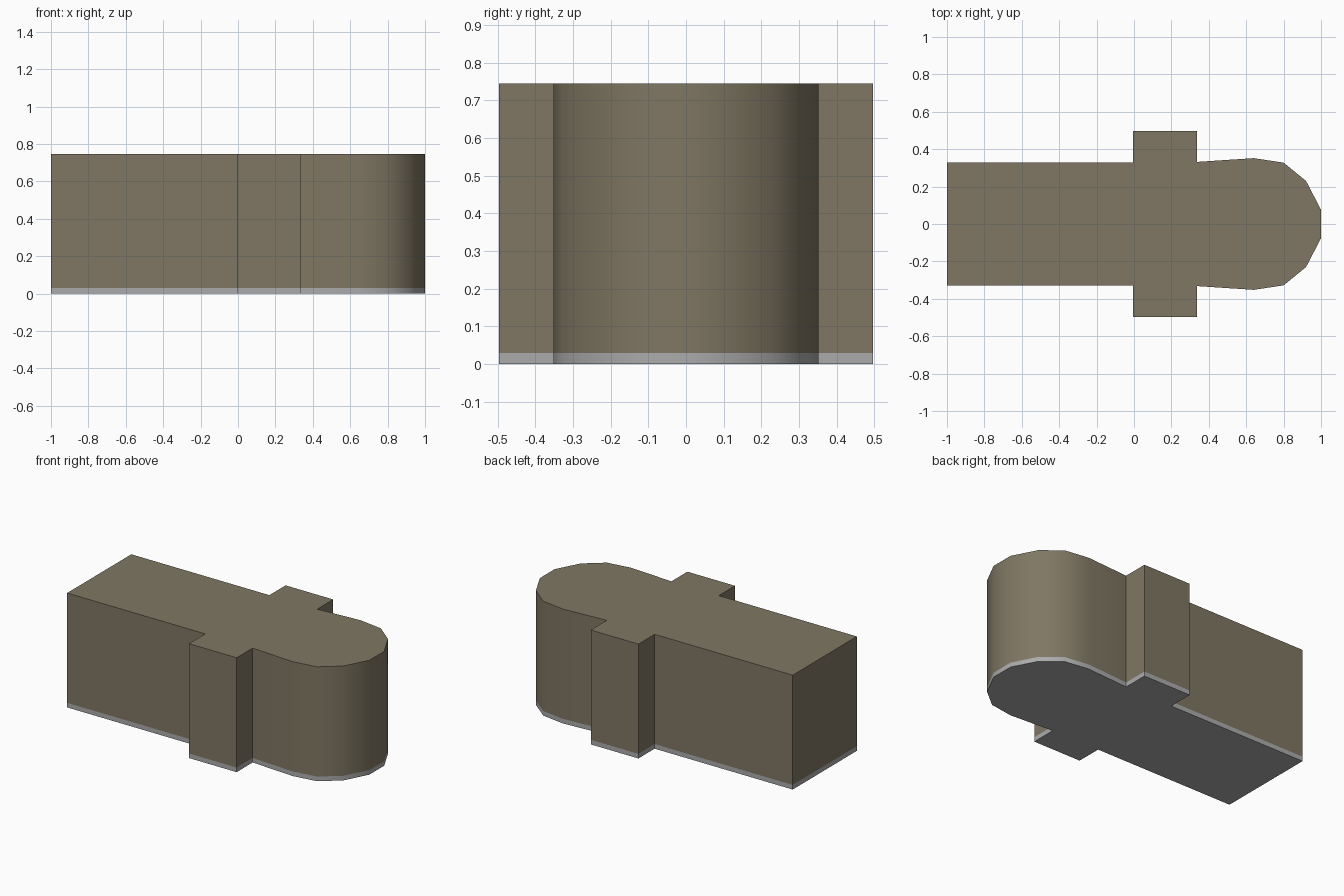
import bpy, bmesh, math

if "Cube" in bpy.data.objects:
    bpy.data.objects.remove(bpy.data.objects["Cube"])

# Half outline of the plan; mirrored across y = 0
HALF = [(-1.0, 0.33), (-0.005, 0.33), (-0.005, 0.497), (0.338, 0.497),
        (0.338, 0.332), (0.64, 0.352), (0.80, 0.328), (0.92, 0.23), (1.0, 0.076)]
OUTLINE = [(x, -y) for x, y in HALF] + [(x, y) for x, y in reversed(HALF)]


def material(name, rgb):
    m = bpy.data.materials.new(name)
    m.diffuse_color = (*rgb, 1.0)
    m.use_nodes = True
    m.node_tree.nodes["Principled BSDF"].inputs["Base Color"].default_value = m.diffuse_color
    return m


def band(name, z0, z1, mat, cap_bottom, cap_top):
    """Extrude the outline between two heights, closing only visible ends."""
    bm = bmesh.new()
    low = [bm.verts.new((x, y, z0)) for x, y in OUTLINE]
    high = [bm.verts.new((x, y, z1)) for x, y in OUTLINE]
    n = len(low)
    for i in range(n):
        j = (i + 1) % n
        bm.faces.new((low[i], low[j], high[j], high[i]))
    if cap_bottom:
        bm.faces.new(low[::-1])
    if cap_top:
        bm.faces.new(high)
    me = bpy.data.meshes.new(name)
    bm.to_mesh(me)
    bm.free()
    me.materials.append(mat)
    ob = bpy.data.objects.new(name, me)
    bpy.context.collection.objects.link(ob)
    # Smooth rounded end, sharp corners elsewhere
    bpy.ops.object.select_all(action='DESELECT')
    ob.select_set(True)
    bpy.context.view_layer.objects.active = ob
    bpy.ops.object.shade_smooth_by_angle(angle=math.radians(35))
    return ob


brown = material("olive_brown", (0.215, 0.185, 0.125))
grey = material("light_grey", (0.41, 0.41, 0.41))

# Grey plinth and main block
band("base_plinth", 0.0, 0.03, grey, True, False)
band("main_block", 0.03, 0.745, brown, False, True)
